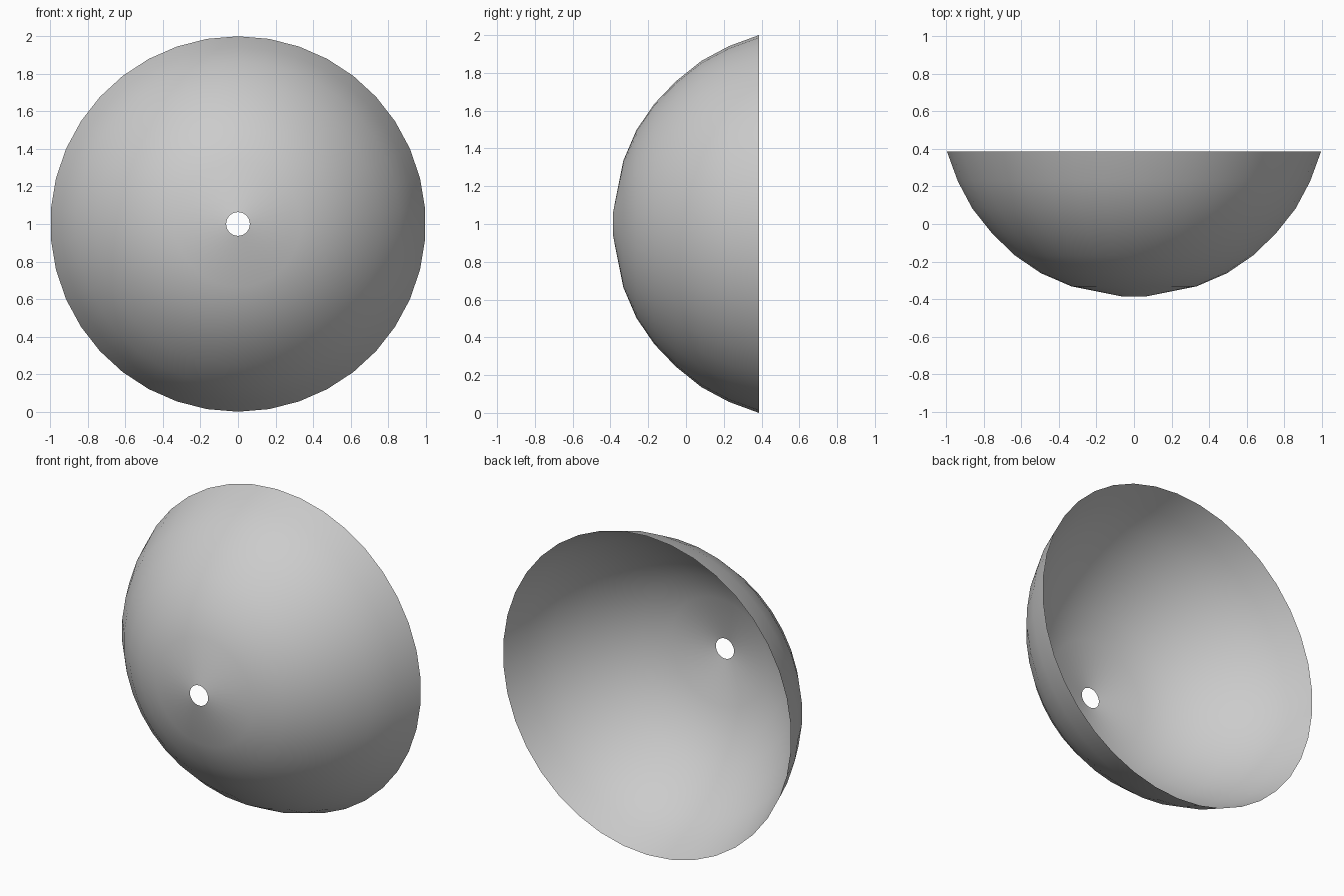
import bpy, bmesh, math

if "Cube" in bpy.data.objects:
    bpy.data.objects.remove(bpy.data.objects["Cube"])

SIDES = 38
# bowl profile: (radius, y) from the small hole to the open rim
PROFILE = [(0.063, -0.386), (0.335, -0.332), (0.498, -0.262), (0.636, -0.168),
           (0.757, -0.052), (0.864, 0.082), (0.942, 0.228), (1.0, 0.386)]

bm = bmesh.new()
rings = []
for r, y in PROFILE:
    rings.append([bm.verts.new((r * math.sin(2 * math.pi * i / SIDES), y,
                                1 + r * math.cos(2 * math.pi * i / SIDES)))
                  for i in range(SIDES)])

# skin between neighbouring rings, facing outwards
for a, b in zip(rings, rings[1:]):
    for i in range(SIDES):
        j = (i + 1) % SIDES
        bm.faces.new((a[i], a[j], b[j], b[i]))
bm.normal_update()
if sum(f.normal.y for f in bm.faces) > 0:
    bmesh.ops.reverse_faces(bm, faces=bm.faces[:])
for f in bm.faces:
    f.smooth = True

# open bowl-shaped shell with a central hole
mesh = bpy.data.meshes.new("bowl_shell")
bm.to_mesh(mesh)
bm.free()
bowl = bpy.data.objects.new("bowl_shell", mesh)
bpy.context.collection.objects.link(bowl)
